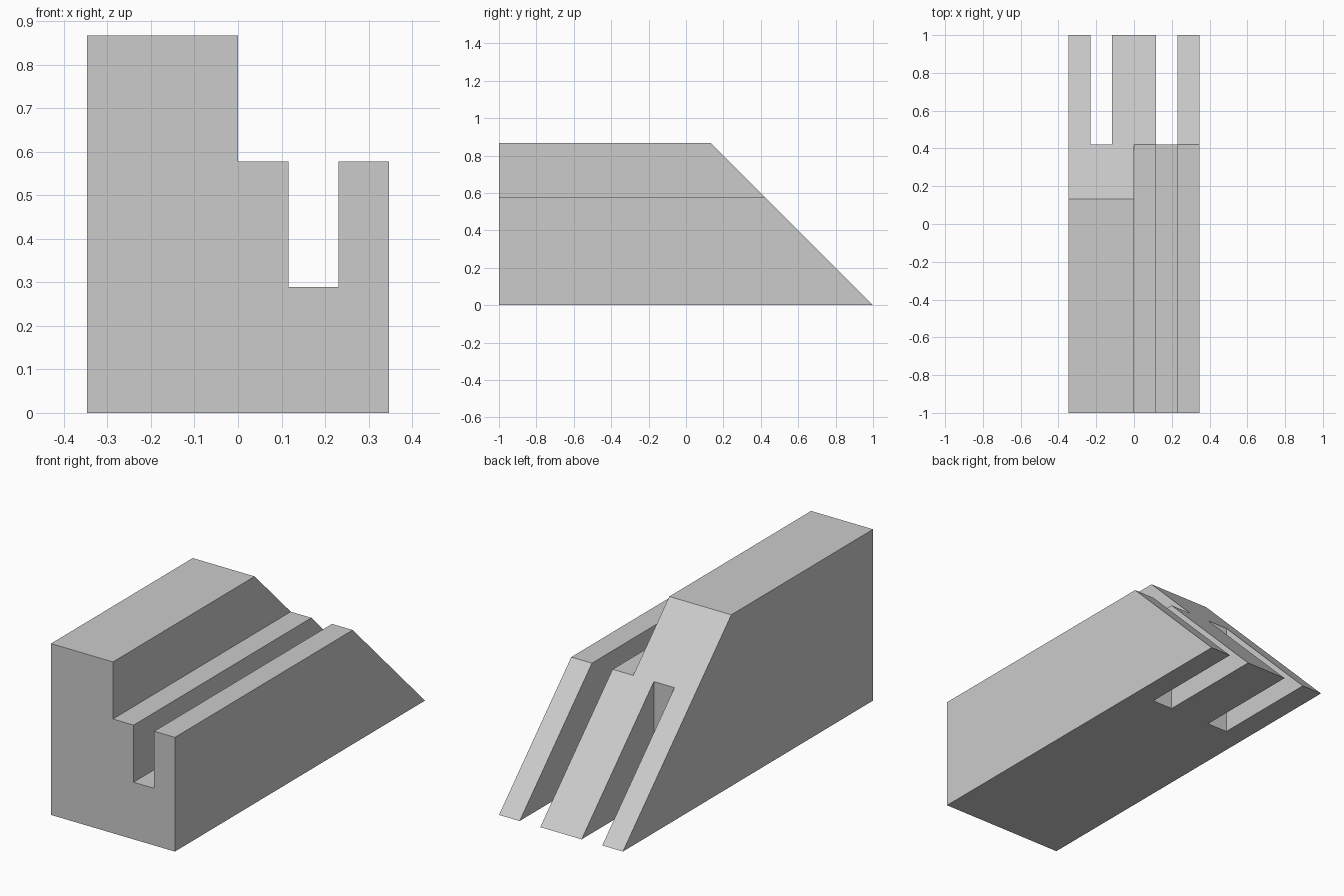
import bpy, bmesh
from mathutils import Vector

if "Cube" in bpy.data.objects:
    bpy.data.objects.remove(bpy.data.objects["Cube"])

U = 0.1156          # width of one rib
HIGH, STEP, FLOOR = 7.5 * U, 5 * U, 2.5 * U
SLOT_Y = 1 - STEP   # where the rear slots begin


def prism(name, start, end):
    """Solid between two matching outlines."""
    bm = bmesh.new()
    a = [bm.verts.new(Vector(p)) for p in start]
    b = [bm.verts.new(Vector(p)) for p in end]
    bm.faces.new(a)
    bm.faces.new(b)
    n = len(a)
    for i in range(n):
        j = (i + 1) % n
        bm.faces.new((a[i], a[j], b[j], b[i]))
    bmesh.ops.recalc_face_normals(bm, faces=bm.faces)
    mesh = bpy.data.meshes.new(name)
    bm.to_mesh(mesh)
    bm.free()
    obj = bpy.data.objects.new(name, mesh)
    bpy.context.collection.objects.link(obj)
    return obj


def cutter(name, outline, x0, x1):
    """Side outline (y, z) extended along x, used only for cutting."""
    obj = prism(name, [(x0, y, z) for y, z in outline],
                [(x1, y, z) for y, z in outline])
    obj.hide_render = True
    obj.hide_set(True)
    return obj


# Stepped block with a 45 degree rear slope
steps = [(-3 * U, 0), (3 * U, 0), (3 * U, STEP), (0, STEP), (0, HIGH), (-3 * U, HIGH)]
block = prism("stepped_block", [(x, -1, z) for x, z in steps],
              [(x, 1 - z, z) for x, z in steps])

# Left rear slot, and right groove that opens into a rear slot
slot = cutter("left_slot_cutter",
              [(SLOT_Y, -0.1), (1.1, -0.1), (1.1, 1), (SLOT_Y, 1)], -2 * U, -U)
groove = cutter("right_groove_cutter",
                [(-1.1, FLOOR), (SLOT_Y, FLOOR), (SLOT_Y, -0.1),
                 (1.1, -0.1), (1.1, 1), (-1.1, 1)], U, 2 * U)
for tool in (slot, groove):
    mod = block.modifiers.new(tool.name, 'BOOLEAN')
    mod.operation = 'DIFFERENCE'
    mod.solver = 'EXACT'
    mod.object = tool

# Plain grey
grey = bpy.data.materials.new("light_grey")
grey.diffuse_color = (0.6, 0.6, 0.6, 1)
grey.use_nodes = True
grey.node_tree.nodes["Principled BSDF"].inputs["Base Color"].default_value = grey.diffuse_color
block.data.materials.append(grey)
